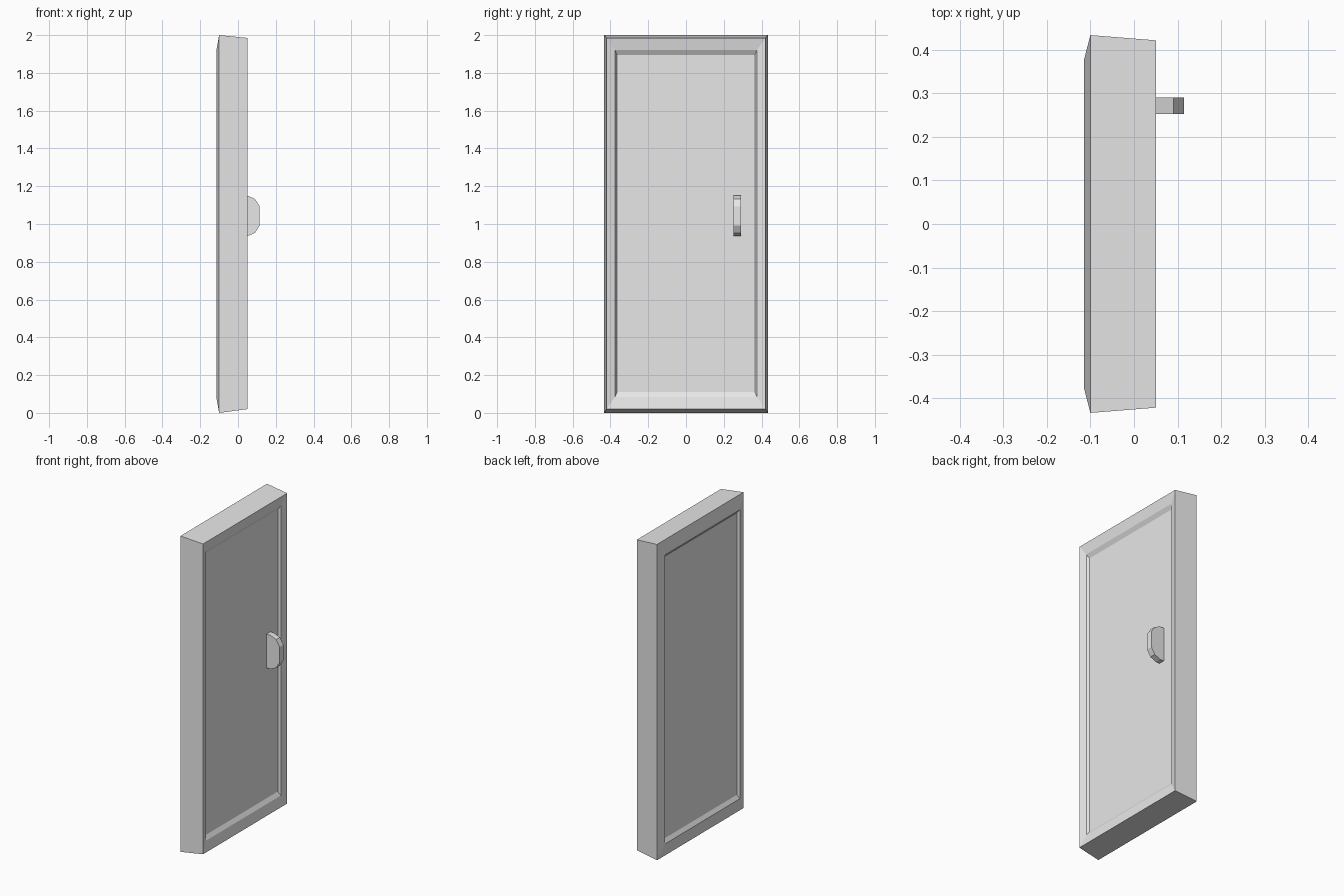
import bpy
import bmesh

cube = bpy.data.objects.get("Cube")
if cube:
    bpy.data.objects.remove(cube, do_unlink=True)

grey = bpy.data.materials.new("light grey")
grey.use_nodes = True
grey.diffuse_color = (0.8, 0.8, 0.8, 1)
grey.node_tree.nodes["Principled BSDF"].inputs["Base Color"].default_value = (0.8, 0.8, 0.8, 1)


def finish(name, bm):
    bmesh.ops.recalc_face_normals(bm, faces=bm.faces)
    mesh = bpy.data.meshes.new(name)
    bm.to_mesh(mesh)
    bm.free()
    mesh.materials.append(grey)
    obj = bpy.data.objects.new(name, mesh)
    bpy.context.collection.objects.link(obj)
    return obj


def loft(name, loops):
    """Join successive closed loops of points and cap both ends."""
    bm = bmesh.new()
    rings = [[bm.verts.new(p) for p in loop] for loop in loops]
    for a, b in zip(rings, rings[1:]):
        for i in range(len(a)):
            j = (i + 1) % len(a)
            bm.faces.new((a[i], a[j], b[j], b[i]))
    bm.faces.new(rings[0])
    bm.faces.new(rings[-1])
    return finish(name, bm)


def rectangle(x, half_width, bottom, top):
    return [(x, -half_width, bottom), (x, half_width, bottom),
            (x, half_width, top), (x, -half_width, top)]


# Door slab: back panel, raised back rim, tapered sides, front rim, front panel
loft("door", [rectangle(*r) for r in (
    (-0.10, 0.365, 0.11, 1.895),
    (-0.115, 0.375, 0.085, 1.915),
    (-0.10, 0.433, 0.0, 2.0),
    (0.05, 0.421, 0.02, 1.985),
    (0.038, 0.375, 0.085, 1.92),
    (0.023, 0.365, 0.11, 1.895),
)])

# D-shaped handle, mirrored about its middle height
middle = 1.043
half = [(0.02, 0.107), (0.05, 0.107), (0.09, 0.09), (0.115, 0.05)]
outline = half + [(x, -h) for x, h in reversed(half)]
loft("handle", [[(x, y, middle + h) for x, h in outline] for y in (0.252, 0.29)])
